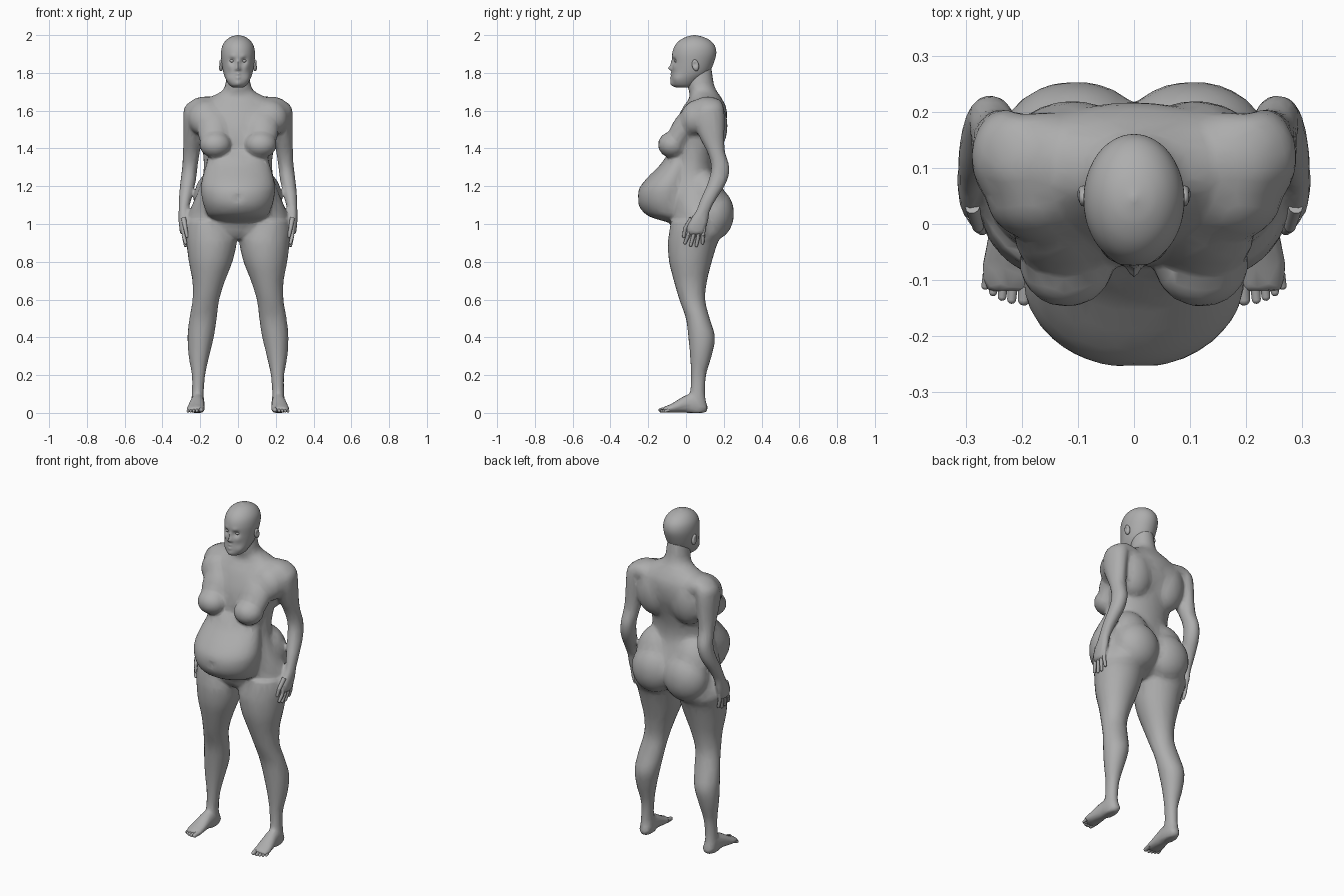
import bpy
import bmesh
import math
from mathutils import Vector, Matrix

cube = bpy.data.objects.get("Cube")
if cube:
    bpy.data.objects.remove(cube, do_unlink=True)

GREY = (0.42, 0.42, 0.42, 1)
skin = bpy.data.materials.new("plain grey")
skin.use_nodes = True
skin.diffuse_color = GREY
skin.node_tree.nodes["Principled BSDF"].inputs["Base Color"].default_value = GREY


def smooth_rings(rings, steps):
    """Catmull-Rom interpolation between the given cross-sections."""
    rows = [Vector(r) for r in rings]
    out = []
    for i in range(len(rows) - 1):
        b, c = rows[i], rows[i + 1]
        a, d = rows[max(i - 1, 0)], rows[min(i + 2, len(rows) - 1)]
        for s in range(steps):
            t = s / steps
            out.append(b + (c - a) * (t / 2)
                       + (a * 2 - b * 5 + c * 4 - d) * (t * t / 2)
                       + (b * 3 - a - c * 3 + d) * (t ** 3 / 2))
    return out + [rows[-1]]


def loft(bm, rings, side=1, along_y=False, segs=24, steps=4):
    """Rings are (station, centre x, half width, low, high)."""
    loops = []
    for pos, x, w, lo, hi in smooth_rings(rings, steps):
        loop = []
        for k in range(segs):
            a = math.tau * k / segs
            px = side * (x + w * math.cos(a))
            q = (lo + hi) / 2 + (hi - lo) / 2 * math.sin(a)
            loop.append(bm.verts.new((px, pos, q) if along_y else (px, q, pos)))
        loops.append(loop)
    faces = [bm.faces.new(loops[0]), bm.faces.new(loops[-1][::-1])]
    for p, q in zip(loops, loops[1:]):
        for k in range(segs):
            n = (k + 1) % segs
            faces.append(bm.faces.new((p[k], q[k], q[n], p[n])))
    bmesh.ops.recalc_face_normals(bm, faces=faces)


def blob(bm, centre, radii, side=1, tilt=0):
    x, y, z = centre
    m = (Matrix.Translation((side * x, y, z)) @ Matrix.Rotation(tilt, 4, "X")
         @ Matrix.Diagonal((*radii, 1)))
    bmesh.ops.create_uvsphere(bm, u_segments=24, v_segments=14, radius=1, matrix=m)


def digit(bm, start, end, radius, side=1):
    """A tapered finger or toe with a rounded tip."""
    a, b = Vector(start), Vector(end)
    a.x, b.x = a.x * side, b.x * side
    d = b - a
    turn = d.to_track_quat("Z", "Y").to_matrix().to_4x4()
    m = Matrix.Translation((a + b) / 2) @ turn
    bmesh.ops.create_cone(bm, cap_ends=True, segments=10, radius1=radius,
                          radius2=radius * 0.8, depth=d.length, matrix=m)
    bmesh.ops.create_uvsphere(bm, u_segments=10, v_segments=6, radius=radius * 0.8,
                              matrix=Matrix.Translation(b) @ turn)


def push(bm, centre, radius, offset):
    """Soft sculpting pull around a point."""
    for v in bm.verts:
        d = (v.co - Vector(centre)).length / radius
        v.co += Vector(offset) * math.exp(-d * d)


def finish(bm, name):
    mesh = bpy.data.meshes.new(name)
    bm.to_mesh(mesh)
    bm.free()
    mesh.materials.append(skin)
    ob = bpy.data.objects.new(name, mesh)
    bpy.context.collection.objects.link(ob)
    bpy.ops.object.select_all(action="DESELECT")
    ob.select_set(True)
    bpy.context.view_layer.objects.active = ob
    bpy.ops.object.shade_smooth_by_angle(angle=math.radians(50))
    return ob


# Body: torso, neck and abdomen
body = bmesh.new()
torso = [(.92, .1, -.04, .1), (.96, .2, -.07, .17), (1.02, .262, -.09, .205),
         (1.08, .252, -.1, .21), (1.16, .217, -.11, .185), (1.25, .187, -.09, .155),
         (1.33, .182, -.08, .155), (1.42, .192, -.075, .178), (1.5, .205, -.065, .207),
         (1.57, .22, -.04, .217), (1.62, .215, -.015, .212), (1.655, .18, .01, .195),
         (1.68, .13, .02, .18), (1.705, .085, .015, .162), (1.74, .067, .005, .148),
         (1.79, .062, .005, .14), (1.86, .05, .02, .13)]
belly = [(1.01, .1, -.1, .05), (1.04, .155, -.195, .05), (1.08, .175, -.24, .05),
         (1.13, .19, -.257, .05), (1.19, .197, -.247, .05), (1.25, .187, -.2, .05),
         (1.31, .17, -.14, .05), (1.38, .15, -.09, .05)]
loft(body, [(z, 0, w, f, b) for z, w, f, b in torso], segs=40)
loft(body, [(z, 0, w, f, b) for z, w, f, b in belly], segs=60)
push(body, (0, -.25, 1.14), .014, (0, .025, 0))

# Body: limbs and paired masses
leg = [(1.02, .15, .12, -.08, .18), (.95, .145, .136, -.09, .195),
       (.9, .14, .134, -.097, .168), (.8, .145, .116, -.09, .137),
       (.7, .155, .087, -.065, .112), (.6, .17, .071, -.036, .102),
       (.5, .185, .073, -.001, .126), (.4, .198, .07, .012, .154),
       (.3, .207, .055, .021, .136), (.2, .209, .036, .025, .107),
       (.1, .213, .032, .02, .102), (.04, .213, .037, 0, .11), (0, .213, .032, 0, .104)]
arm = [(1.66, .19, .045, .08, .18), (1.62, .22, .063, .05, .2),
       (1.55, .235, .055, .035, .205), (1.45, .242, .048, .075, .203),
       (1.38, .247, .045, .112, .207), (1.3, .255, .041, .133, .231),
       (1.22, .265, .041, .115, .215), (1.14, .28, .034, .08, .166),
       (1.07, .288, .027, .052, .128), (1.02, .29, .025, .018, .12),
       (.98, .29, .022, .002, .108), (.945, .288, .019, .008, .098)]
foot = [(.114, .21, .02, .01, .04), (.085, .212, .036, 0, .07),
        (.02, .215, .038, 0, .1), (-.04, .22, .045, 0, .072),
        (-.08, .223, .05, 0, .047), (-.12, .223, .046, .002, .032)]
for side in (1, -1):
    loft(body, leg, side)
    loft(body, arm, side)
    loft(body, foot, side, along_y=True)
    # buttock, breast, upper chest, shoulder blade, shoulder cap
    blob(body, (.105, .145, 1.055), (.135, .11, .14), side)
    blob(body, (.115, .11, 1.13), (.12, .1, .16), side, tilt=.2)
    blob(body, (.12, -.07, 1.42), (.085, .079, .071), side)
    blob(body, (.125, -.015, 1.5), (.09, .065, .13), side, tilt=-.5)
    blob(body, (.165, .05, 1.56), (.1, .08, .1), side, tilt=-.3)
    blob(body, (.11, .13, 1.52), (.115, .09, .15), side)
    blob(body, (.17, .115, 1.615), (.1, .085, .06), side)

# Blend the masses into one skin
ob = finish(body, "body")
remesh = ob.modifiers.new("blend", "REMESH")
remesh.mode = "VOXEL"
remesh.voxel_size = .0075
remesh.use_smooth_shade = True
soften = ob.modifiers.new("soften", "SMOOTH")
soften.factor = .5
soften.iterations = 18
thin = ob.modifiers.new("simplify", "DECIMATE")
thin.ratio = .07

# Head with sculpted face
head = bmesh.new()
skull = [(1.722, .025, -.05, .03), (1.735, .045, -.072, .05), (1.765, .064, -.076, .085),
         (1.8, .077, -.074, .122), (1.85, .086, -.073, .146), (1.9, .09, -.073, .16),
         (1.94, .084, -.061, .154), (1.97, .066, -.036, .13), (1.99, .039, 0, .092),
         (2, .004, .04, .05)]
loft(head, [(z, 0, w, f, b) for z, w, f, b in skull], segs=72, steps=8)
for side in (1, -1):
    push(head, (side * .033, -.07, 1.863), .017, (0, .014, 0))
    push(head, (side * .03, -.07, 1.885), .014, (0, -.005, 0))
    push(head, (side * .045, -.06, 1.83), .02, (0, -.005, 0))
    push(head, (side * .012, -.078, 1.818), .007, (0, -.008, 0))
    push(head, (side * .05, -.045, 1.765), .03, (side * .004, -.006, 0))
for z, r, pull in ((1.858, .011, -.009), (1.838, .011, -.012), (1.823, .011, -.02),
                   (1.794, .011, -.008), (1.775, .011, -.007), (1.784, .006, .006),
                   (1.745, .02, -.008)):
    push(head, (0, -.078, z), r, (0, pull, 0))
finish(head, "head")

# Paired small parts
toes = [(.192, -.134, .0145), (.214, -.134, .0105), (.231, -.129, .01),
        (.247, -.121, .0095), (.261, -.11, .009)]
fingers = [(.012, -.005, .9), (.04, .025, .888), (.066, .055, .886), (.09, .088, .9)]
for label, side in (("left", 1), ("right", -1)):
    bm = bmesh.new()
    blob(bm, (.09, .05, 1.84), (.013, .018, .031), side, tilt=.2)
    push(bm, (side * .105, .047, 1.845), .012, (side * -.009, 0, 0))
    finish(bm, label + "_ear")
    bm = bmesh.new()
    blob(bm, (.032, -.048, 1.863), (.013, .013, .009), side)
    finish(bm, label + "_eye")
    bm = bmesh.new()
    for x, y, r in toes:
        digit(bm, (x, -.09, r + .006), (x + .004, y, r), r, side)
    finish(bm, label + "_toes")
    bm = bmesh.new()
    for y, tip, z in fingers:
        digit(bm, (.29, y + .006, .99), (.288, y, .94), .0115, side)
        digit(bm, (.288, y, .94), (.278, tip, z), .0105, side)
    digit(bm, (.288, .03, 1.03), (.278, -.005, .975), .013, side)
    digit(bm, (.278, -.005, .975), (.27, -.012, .935), .0105, side)
    finish(bm, label + "_fingers")
